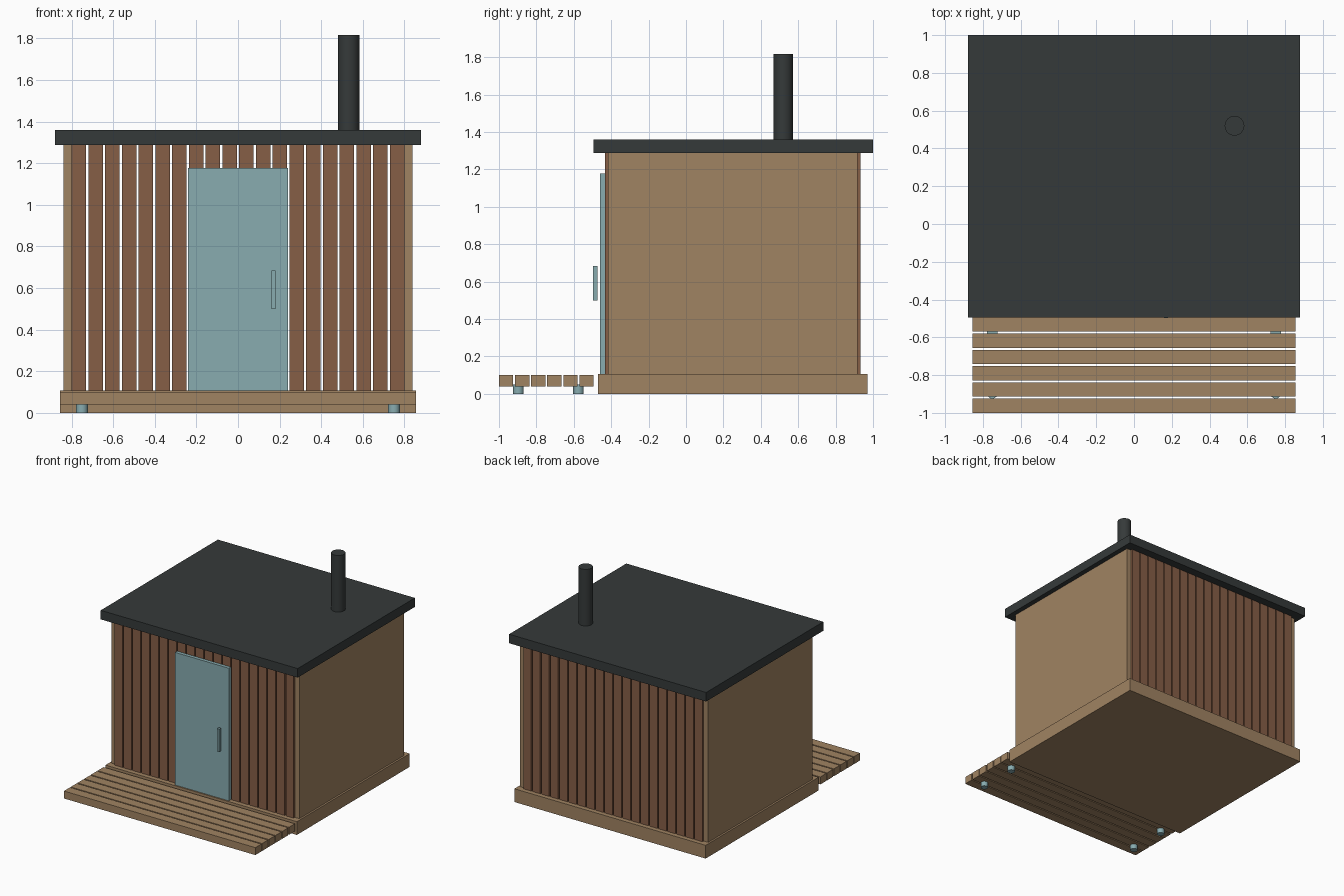
import bpy
import math

cube = bpy.data.objects.get("Cube")
if cube:
    bpy.data.objects.remove(cube, do_unlink=True)


def make_material(name, rgb):
    mat = bpy.data.materials.new(name)
    mat.use_nodes = True
    colour = (*rgb, 1.0)
    mat.diffuse_color = colour
    mat.node_tree.nodes["Principled BSDF"].inputs["Base Color"].default_value = colour
    return mat


PINE = make_material("pale_wood", (0.352, 0.227, 0.122))
CEDAR = make_material("red_brown_wood", (0.238, 0.112, 0.061))
GLASS = make_material("blue_grey", (0.246, 0.413, 0.434))
DARK = make_material("dark_metal", (0.036, 0.042, 0.042))


def box(name, x, y, z, mat):
    """Box from (low, high) ranges on each axis."""
    mid = [(a + b) / 2 for a, b in (x, y, z)]
    bpy.ops.mesh.primitive_cube_add(size=1, location=mid)
    obj = bpy.context.object
    obj.name = name
    obj.scale = [b - a for a, b in (x, y, z)]
    bpy.ops.object.transform_apply(location=False, rotation=False, scale=True)
    obj.data.materials.append(mat)
    return obj


def cylinder(name, x, y, z, radius, mat):
    """Upright smooth cylinder spanning the z range."""
    bpy.ops.mesh.primitive_cylinder_add(
        vertices=32, radius=radius, depth=z[1] - z[0],
        location=(x, y, (z[0] + z[1]) / 2))
    obj = bpy.context.object
    obj.name = name
    obj.data.materials.append(mat)
    bpy.ops.object.shade_smooth_by_angle(angle=math.radians(30))
    return obj


FLOOR, EAVE = 0.107, 1.287

# Foundation, side walls and flat roof
box("base", (-0.855, 0.855), (-0.47, 0.97), (0, FLOOR), PINE)
box("left_wall", (0.80, 0.84), (-0.417, 0.917), (FLOOR, EAVE), PINE)
box("right_wall", (-0.84, -0.80), (-0.417, 0.917), (FLOOR, EAVE), PINE)
box("roof", (-0.88, 0.88), (-0.495, 1.0), (EAVE, 1.36), DARK)
cylinder("chimney", 0.532, 0.52, (1.34, 1.817), 0.052, DARK)

# Spaced vertical slats close the front and the back
SLATS, SLAT_WIDTH = 20, 0.07
pitch = (1.6 - SLAT_WIDTH) / (SLATS - 1)
for side, depth in (("front", (-0.433, -0.41)), ("back", (0.91, 0.933))):
    for i in range(SLATS):
        x = -0.8 + i * pitch
        box(f"{side}_slat_{i + 1}", (x, x + SLAT_WIDTH), depth, (FLOOR, EAVE), CEDAR)

# Door with its stand-off handle
box("door", (-0.24, 0.24), (-0.46, -0.433), (FLOOR, 1.178), GLASS)
box("door_handle", (0.16, 0.18), (-0.497, -0.473), (0.5, 0.684), GLASS)

# Front deck of boards on short round feet
for i in range(6):
    y = -1 + i * 0.086
    box(f"deck_board_{i + 1}", (-0.855, 0.855), (y, y + 0.076), (0.04, 0.1), PINE)
for side, x in (("left", 0.75), ("right", -0.75)):
    for row, y in (("front", -0.896), ("back", -0.575)):
        cylinder(f"{row}_{side}_foot", x, y, (0, 0.05), 0.028, GLASS)
